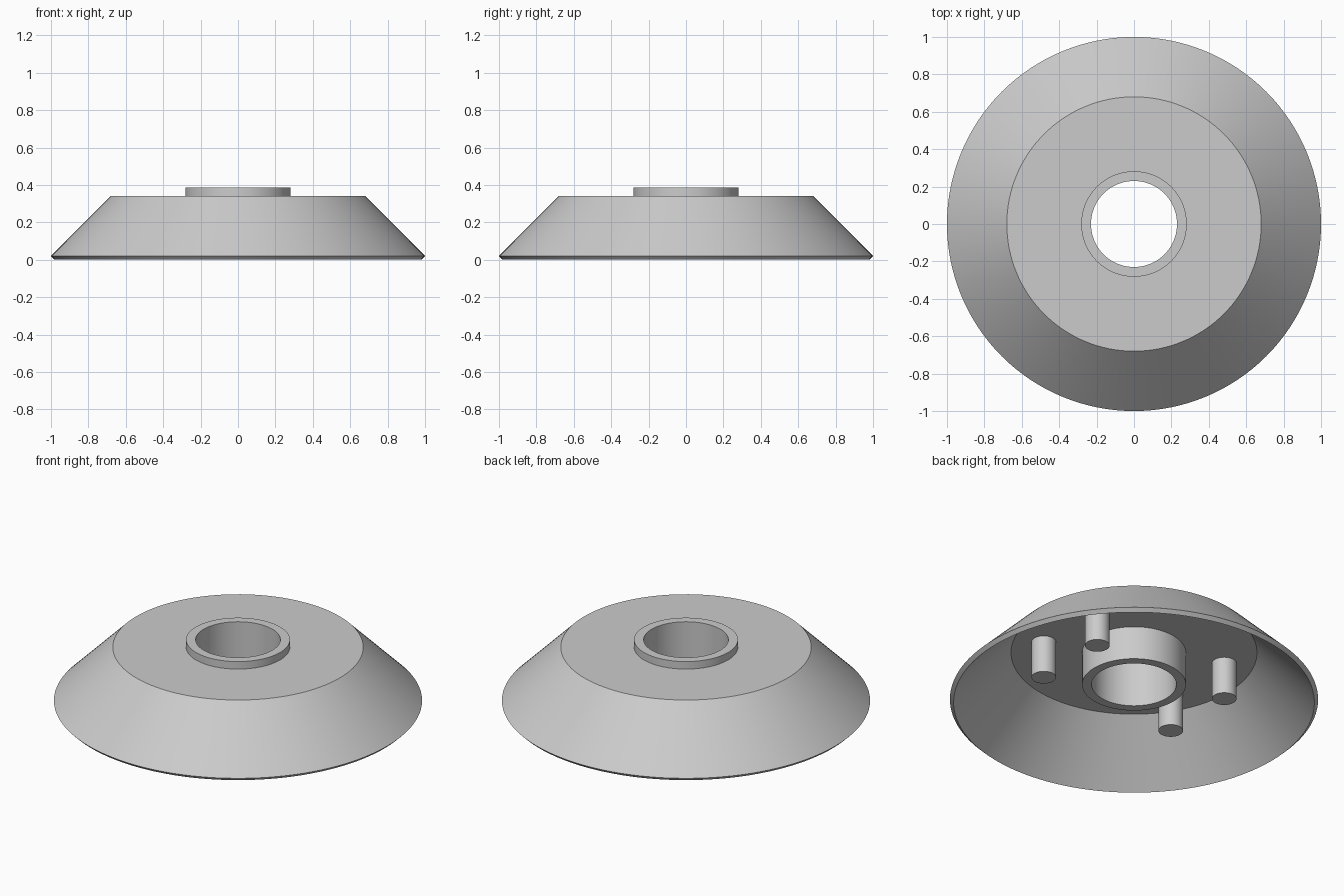
import bpy
import bmesh
import math

SEGMENTS = 128

old = bpy.data.objects.get("Cube")
if old:
    bpy.data.objects.remove(old, do_unlink=True)

# Single plain grey finish
grey = bpy.data.materials.new("plain_grey")
grey.use_nodes = True
colour = (0.6, 0.6, 0.6, 1)
grey.diffuse_color = colour
grey.node_tree.nodes["Principled BSDF"].inputs["Base Color"].default_value = colour


def finish(obj):
    obj.data.materials.append(grey)
    bpy.ops.object.select_all(action="DESELECT")
    obj.select_set(True)
    bpy.context.view_layer.objects.active = obj
    bpy.ops.object.shade_smooth_by_angle(angle=math.radians(25))


def lathe(name, profile):
    """Revolve a closed (radius, height) profile around the z axis."""
    bm = bmesh.new()
    verts = [bm.verts.new((r, 0, z)) for r, z in profile]
    edges = [bm.edges.new((verts[i - 1], v)) for i, v in enumerate(verts)]
    bmesh.ops.spin(bm, geom=verts + edges, cent=(0, 0, 0), axis=(0, 0, 1),
                   angle=math.tau, steps=SEGMENTS, use_merge=True)
    bmesh.ops.remove_doubles(bm, verts=bm.verts[:], dist=1e-5)
    bmesh.ops.recalc_face_normals(bm, faces=bm.faces[:])
    mesh = bpy.data.meshes.new(name)
    bm.to_mesh(mesh)
    bm.free()
    obj = bpy.data.objects.new(name, mesh)
    bpy.context.collection.objects.link(obj)
    finish(obj)


# Thin flared shell with a flat top plate and a rim cut square to the slope
lathe("flared_shell", [(0.26, 0.34), (0.68, 0.34), (1.0, 0.02),
                       (0.98, 0.0), (0.668, 0.312), (0.26, 0.312)])

# Hollow hub through the middle of the plate
lathe("hub_sleeve", [(0.23, 0.385), (0.282, 0.385), (0.282, 0.112), (0.23, 0.112)])

# Four pegs hanging below the plate
peg_bottom, peg_top = 0.09, 0.325
for side, sx in (("left", 1), ("right", -1)):
    for end, sy in (("front", -1), ("back", 1)):
        bpy.ops.mesh.primitive_cylinder_add(
            vertices=48, radius=0.067, depth=peg_top - peg_bottom,
            location=(sx * 0.45, sy * 0.226, (peg_top + peg_bottom) / 2))
        peg = bpy.context.object
        peg.name = f"{end}_{side}_peg"
        finish(peg)
